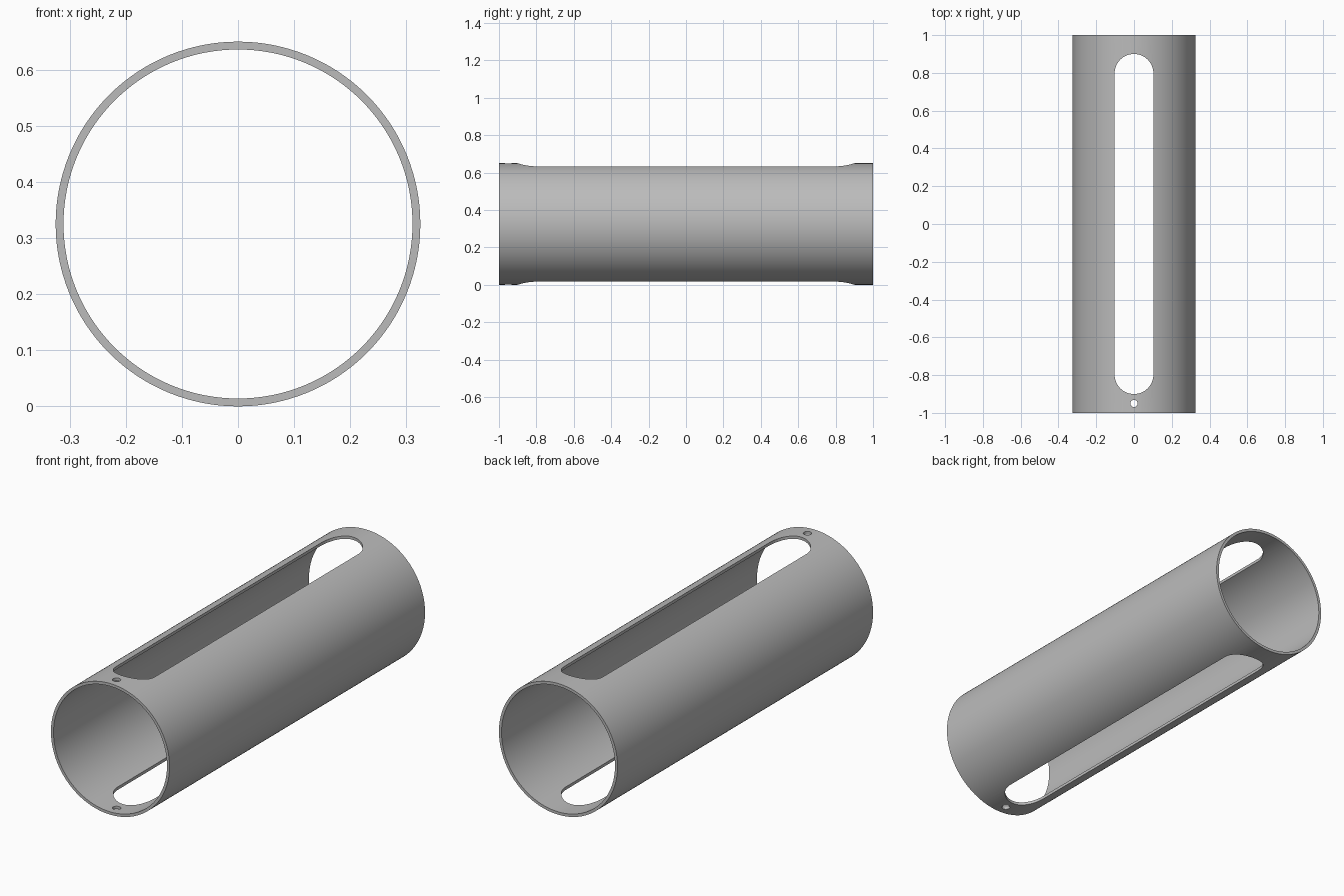
import bpy, bmesh
from math import sin, cos, pi, radians

cube = bpy.data.objects.get("Cube")
if cube:
    bpy.data.objects.remove(cube, do_unlink=True)

OUTER, INNER, HALF_LENGTH = 0.325, 0.311, 1.0
SLOT_RADIUS, SLOT_END = 0.103, 0.9
HOLE_RADIUS, HOLE_Y = 0.019, -0.95
SEGMENTS = 128

grey = bpy.data.materials.new("satin grey")
grey.use_nodes = True
colour = (0.5, 0.5, 0.5, 1)
grey.diffuse_color = colour
grey.node_tree.nodes["Principled BSDF"].inputs["Base Color"].default_value = colour


def make_object(name, bm):
    bmesh.ops.recalc_face_normals(bm, faces=bm.faces)
    mesh = bpy.data.meshes.new(name)
    bm.to_mesh(mesh)
    bm.free()
    mesh.materials.append(grey)
    obj = bpy.data.objects.new(name, mesh)
    bpy.context.collection.objects.link(obj)
    return obj


def make_tube():
    """Hollow tube along y: four rings joined by quads."""
    bm = bmesh.new()
    section = [(OUTER, -HALF_LENGTH), (OUTER, HALF_LENGTH),
               (INNER, HALF_LENGTH), (INNER, -HALF_LENGTH)]
    rings = []
    for r, y in section:
        angles = [2 * pi * i / SEGMENTS for i in range(SEGMENTS)]
        rings.append([bm.verts.new((r * cos(a), y, OUTER + r * sin(a))) for a in angles])
    for a, b in zip(rings, rings[1:] + rings[:1]):
        for i in range(SEGMENTS):
            j = (i + 1) % SEGMENTS
            bm.faces.new((a[i], a[j], b[j], b[i]))
    return make_object("slotted_tube", bm)


def make_cutter(name, radius, y_min, y_max, steps):
    """Tall prism with a round-ended outline, passing through top and bottom."""
    outline = []
    for start, y in ((0, y_max), (pi, y_min)):
        for i in range(steps + 1):
            a = start + pi * i / steps
            outline.append((radius * cos(a), y + radius * sin(a)))
    bm = bmesh.new()
    base = bm.faces.new([bm.verts.new((x, y, -0.1)) for x, y in outline])
    top = bmesh.ops.extrude_face_region(bm, geom=[base])["geom"]
    verts = [v for v in top if isinstance(v, bmesh.types.BMVert)]
    bmesh.ops.translate(bm, verts=verts, vec=(0, 0, 2 * OUTER + 0.2))
    bmesh.ops.remove_doubles(bm, verts=bm.verts, dist=0.00001)
    return make_object(name, bm)


# Tube with a long slot and a pin hole through both walls
tube = make_tube()
slot_centre = SLOT_END - SLOT_RADIUS
cutters = [make_cutter("slot_cutter", SLOT_RADIUS, -slot_centre, slot_centre, 32),
           make_cutter("pin_hole_cutter", HOLE_RADIUS, HOLE_Y, HOLE_Y, 16)]

bpy.ops.object.select_all(action="DESELECT")
tube.select_set(True)
bpy.context.view_layer.objects.active = tube
for cutter in cutters:
    cut = tube.modifiers.new(cutter.name, "BOOLEAN")
    cut.operation = "DIFFERENCE"
    cut.solver = "EXACT"
    cut.object = cutter
    bpy.ops.object.modifier_apply(modifier=cut.name)
for cutter in cutters:
    bpy.data.objects.remove(cutter, do_unlink=True)

# Smooth curved walls, crisp rims
bpy.ops.object.shade_smooth_by_angle(angle=radians(30))
